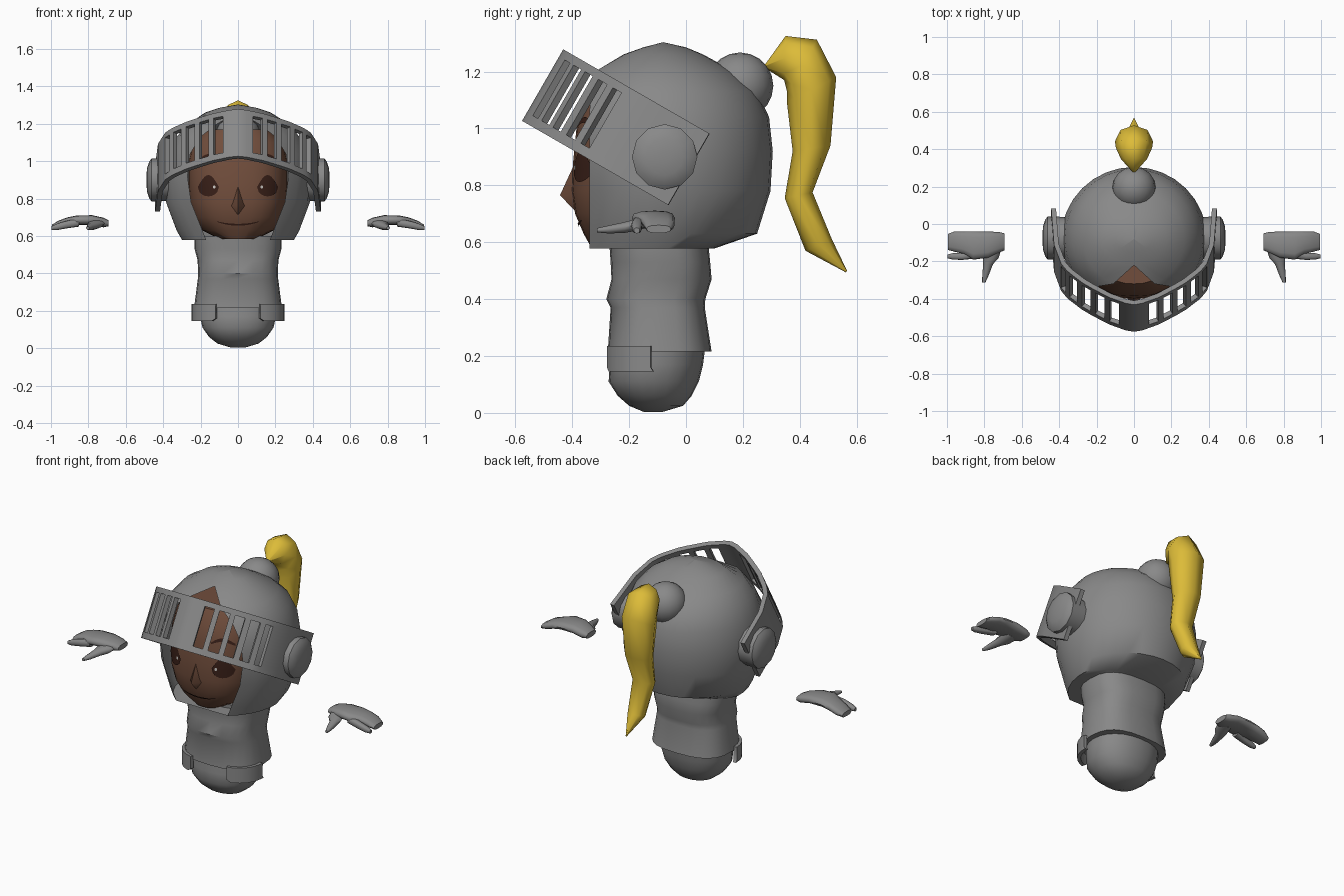
import bpy, bmesh, math
from mathutils import Vector as V

if "Cube" in bpy.data.objects:
    bpy.data.objects.remove(bpy.data.objects["Cube"])


def material(name, rgb):
    m = bpy.data.materials.new(name)
    m.diffuse_color = (*rgb, 1)
    m.use_nodes = True
    m.node_tree.nodes["Principled BSDF"].inputs["Base Color"].default_value = m.diffuse_color
    return m


STEEL = material("steel grey", (0.25, 0.25, 0.25))
GOLD = material("golden yellow", (0.72, 0.50, 0.04))
SKIN = material("brown skin", (0.165, 0.075, 0.045))
DARK = material("dark brown", (0.04, 0.014, 0.009))
PALE = material("pale glint", (0.6, 0.58, 0.55))


def finish(bm, name, mat, thick=0, offset=-1, angle=40):
    """Clean the mesh, make the object and shade it."""
    bmesh.ops.remove_doubles(bm, verts=bm.verts, dist=0.0005)
    bmesh.ops.recalc_face_normals(bm, faces=bm.faces)
    me = bpy.data.meshes.new(name)
    bm.to_mesh(me)
    bm.free()
    ob = bpy.data.objects.new(name, me)
    bpy.context.collection.objects.link(ob)
    me.materials.append(mat)
    bpy.ops.object.select_all(action='DESELECT')
    ob.select_set(True)
    bpy.context.view_layer.objects.active = ob
    if thick:
        s = ob.modifiers.new("thickness", 'SOLIDIFY')
        s.thickness, s.offset = thick, offset
        bpy.ops.object.modifier_apply(modifier=s.name)
    bpy.ops.object.shade_smooth_by_angle(angle=math.radians(angle))
    return ob


def spow(a, p):
    return math.copysign(abs(a) ** (2 / p), a)


def ring(c, u, v, n=12, p=2):
    """Rounded closed section around c with half axes u and v."""
    c, u, v = V(c), V(u), V(v)
    ts = [2 * math.pi * i / n for i in range(n)]
    return [c + u * spow(math.cos(t), p) + v * spow(math.sin(t), p) for t in ts]


def skin_grid(bm, rows, closed, skip=lambda i, j: False):
    vs = [[bm.verts.new(q) for q in r] for r in rows]
    n = len(rows[0])
    for i in range(len(rows) - 1):
        for j in range(n if closed else n - 1):
            if not skip(i, j):
                k = (j + 1) % n
                bm.faces.new((vs[i][j], vs[i][k], vs[i + 1][k], vs[i + 1][j]))
    return vs


def loft(name, tubes, mat, angle=40):
    """One or more capped tubes in a single object."""
    bm = bmesh.new()
    for rows in tubes:
        vs = skin_grid(bm, rows, True)
        bm.faces.new(vs[0])
        bm.faces.new(vs[-1])
    return finish(bm, name, mat, angle=angle)


def interp(table, x):
    """Linear lookup in rows of (key, values...)."""
    x = min(max(x, table[0][0]), table[-1][0])
    for a, b in zip(table, table[1:]):
        if x <= b[0]:
            f = (x - a[0]) / (b[0] - a[0])
            return [p + (q - p) * f for p, q in zip(a[1:], b[1:])]


# Lower body and torso: (z, half width, front y, back y)
def body_ring(z, w, f, b, p=2.7):
    return ring((0, (f + b) / 2, z), (w, 0, 0), (0, (b - f) / 2, 0), 24, p)


lower = [(0.004, 0.04, -0.15, -0.08), (0.025, 0.11, -0.20, -0.01), (0.06, 0.155, -0.24, 0.02),
         (0.11, 0.19, -0.272, 0.045), (0.17, 0.203, -0.268, 0.06), (0.25, 0.205, -0.26, 0.07)]
loft("lower_body", [[body_ring(*r, p=2.2) for r in lower]], STEEL)
torso = [(0.215, 0.235, -0.275, 0.09), (0.37, 0.215, -0.265, 0.066), (0.40, 0.213, -0.28, 0.068),
         (0.47, 0.216, -0.262, 0.09), (0.53, 0.232, -0.265, 0.085), (0.60, 0.232, -0.27, 0.078)]
loft("torso", [[body_ring(*r) for r in torso]], STEEL)

# Two hip plates wrapping the front corners
for s in (-1, 1):
    rows = []
    for z, d in ((0.145, -5), (0.16, 0), (0.235, 0)):
        row = []
        for i in range(9):
            t = math.radians(-5 - d * 0.4 - i * (63 + d * 0.8) / 8)
            row.append((s * 0.24 * spow(math.cos(t), 2.7), -0.0925 + 0.186 * spow(math.sin(t), 2.7), z))
        rows.append(row)
    bm = bmesh.new()
    skin_grid(bm, rows, False)
    finish(bm, "hip_plate", STEEL, 0.02, 0)

# Head: (z, half width, front y)
HEAD = [(0.585, 0.10, -0.335), (0.63, 0.19, -0.36), (0.70, 0.235, -0.39), (0.78, 0.258, -0.402),
        (0.88, 0.265, -0.397), (1.00, 0.265, -0.385), (1.10, 0.24, -0.36), (1.17, 0.17, -0.32)]
loft("head", [[ring((0, -0.15, z), (w, 0, 0), (0, f + 0.15, 0), 28, 2.5) for z, w, f in HEAD]], SKIN)

# Nose
bm = bmesh.new()
tip = bm.verts.new((0, -0.443, 0.765))
base = [bm.verts.new(q) for q in ((0, -0.39, 0.88), (0.045, -0.385, 0.76), (0, -0.385, 0.705), (-0.045, -0.385, 0.76))]
for i in range(4):
    bm.faces.new((tip, base[i], base[(i + 1) % 4]))
finish(bm, "nose", SKIN, angle=60)


def face_patch(name, mat, x0, x1, low, high, lift=0.006):
    """Thin painted patch that follows the front of the head."""
    rows = []
    for j in range(6):
        row = []
        for i in range(13):
            f = i / 12
            x = x0 + (x1 - x0) * f
            z = low(f) + (high(f) - low(f)) * j / 5
            w, y = interp(HEAD, z)
            row.append((x, -0.15 + (y + 0.15) * (1 - min(abs(x / w), 1) ** 2.5) ** 0.4 - lift, z))
        rows.append(row)
    bm = bmesh.new()
    skin_grid(bm, rows, False)
    finish(bm, name, mat)


def arc(f):
    return math.sqrt(max(0, 1 - (2 * f - 1) ** 2))


# Eyes, glints, brows and mouth
for s in (-1, 1):
    face_patch("eye", DARK, s * 0.102, s * 0.215,
               lambda f: 0.862 - 0.05 * arc(f), lambda f: 0.862 + 0.064 * math.sin(math.pi * f))
    face_patch("eye_glint", PALE, s * 0.12, s * 0.134,
               lambda f: 0.862 - 0.009 * arc(f), lambda f: 0.862 + 0.009 * arc(f), 0.01)
    face_patch("brow", DARK, s * 0.09, s * 0.21,
               lambda f: 1.0 + 0.02 * math.sin(math.pi * f), lambda f: 1.01 + 0.03 * math.sin(math.pi * f))
face_patch("mouth", DARK, -0.112, 0.112,
           lambda f: 0.655 + 0.02 * (2 * f - 1) ** 2, lambda f: 0.665 + 0.013 * (2 * f - 1) ** 2)

# Helmet shell, open at the front: (z, half width, back y, half opening, front y)
shell = [(0.578, 0.30, 0.10, 0.17, -0.34), (0.63, 0.33, 0.25, 0.19, -0.34), (0.78, 0.385, 0.297, 0.25, -0.34),
         (0.92, 0.39, 0.305, 0.27, -0.34), (1.04, 0.37, 0.292, 0.255, -0.34), (1.13, 0.33, 0.25, 0.20, -0.335),
         (1.20, 0.27, 0.17, 0.11, -0.32), (1.26, 0.175, 0.06, 0, -0.22), (1.285, 0.10, 0, 0, -0.15),
         (1.303, 0.0005, -0.08, 0, -0.0805)]
rows = []
for z, w, b, o, f in shell:
    t0 = math.acos(o / w)
    row = []
    for i in range(25):
        s = math.sin(t := -t0 + (math.pi + 2 * t0) * i / 24)
        r = b + 0.08 if s > 0 else (-0.08 - f) / math.sin(t0)
        row.append((w * math.cos(t), -0.08 + r * s, z))
    rows.append(row)
bm = bmesh.new()
vs = skin_grid(bm, rows, False)
bm.faces.new(vs[0])
finish(bm, "helmet", STEEL, angle=45)

# Raised visor, a tilted curved band with slots
PLAN = [(0, 0), (0.04, 0.008), (0.13, 0.045), (0.26, 0.125), (0.345, 0.20), (0.385, 0.255)]
XS = [0, 0.04, 0.075, 0.125, 0.15, 0.20, 0.225, 0.27, 0.295, 0.335, 0.355, 0.378]
half = [(x, interp(PLAN, x)[0]) for x in XS] + [(0.415, 0.36), (0.43, 0.58)]
plan = [(-x, w) for x, w in half[:0:-1]] + half
rows = [[(x, -0.565 + w * 0.867 + h * 0.499, 1.02 - w * 0.499 + h * 0.867) for x, w in plan]
        for h in (0, 0.035, 0.26, 0.29)]
SLOTS = (2, 4, 6, 8, 10)
mid = len(half) - 1
bm = bmesh.new()
skin_grid(bm, rows, False, lambda i, j: i == 1 and (j - mid if j >= mid else mid - 1 - j) in SLOTS)
finish(bm, "visor", STEEL, 0.026, 0, 30)

# Visor hinges
for s in (-1, 1):
    rows = [ring((s * x, -0.075, 0.90), (0, r, 0), (0, 0, r), 12)
            for x, r in ((0.36, 0.113), (0.462, 0.115), (0.475, 0.098), (0.486, 0.065), (0.49, 0.02))]
    loft("visor_hinge", [rows], STEEL, 45)

# Round plume holder
bm = bmesh.new()
bmesh.ops.create_uvsphere(bm, u_segments=16, v_segments=10, radius=0.117)
bmesh.ops.translate(bm, verts=bm.verts, vec=(0, 0.19, 1.15))
finish(bm, "plume_holder", STEEL)

# Plume: front edge (y, z), back edge (y, z), half width
plume = [(0.273, 1.215, 0.278, 1.225, 0.005), (0.345, 1.17, 0.35, 1.325, 0.07), (0.355, 1.13, 0.46, 1.312, 0.097),
         (0.355, 1.09, 0.528, 1.18, 0.102), (0.375, 0.92, 0.508, 0.94, 0.085), (0.347, 0.755, 0.445, 0.775, 0.072),
         (0.42, 0.57, 0.513, 0.61, 0.05), (0.562, 0.494, 0.566, 0.50, 0.003)]
loft("plume", [[ring((0, (a + c) / 2, (b + d) / 2), (w, 0, 0), (0, (c - a) / 2, (d - b) / 2), 8)
                for a, b, c, d, w in plume]], GOLD, 60)

# Hands: palm with fingers, lowest finger, thumb
palm = [(0.692, -0.095, 0.668, 0.045, 0.016), (0.72, -0.098, 0.672, 0.055, 0.026), (0.78, -0.11, 0.685, 0.07, 0.026),
        (0.86, -0.115, 0.685, 0.076, 0.025), (0.91, -0.10, 0.676, 0.06, 0.024), (0.96, -0.094, 0.660, 0.054, 0.022),
        (0.995, -0.096, 0.646, 0.043, 0.014)]
finger = [(0.85, -0.16, 0.672, 0.025, 0.022), (0.92, -0.173, 0.660, 0.019, 0.02),
          (0.97, -0.173, 0.648, 0.017, 0.017), (0.998, -0.173, 0.641, 0.010, 0.010)]
thumb = [(0.75, -0.12, 0.672, 0.045, 0.018), (0.765, -0.18, 0.66, 0.042, 0.022), (0.78, -0.215, 0.652, 0.026, 0.02),
         (0.793, -0.27, 0.645, 0.018, 0.015), (0.803, -0.312, 0.642, 0.009, 0.008)]
for s, side in ((1, "left"), (-1, "right")):
    tubes = [[ring((s * x, y, z), (0, a, 0), (0, 0, b), 12, 2.6) for x, y, z, a, b in t] for t in (palm, finger)]
    tubes.append([ring((s * x, y, z), (a, 0, 0), (0, 0, b), 10) for x, y, z, a, b in thumb])
    loft(side + "_hand", tubes, STEEL, 50)
